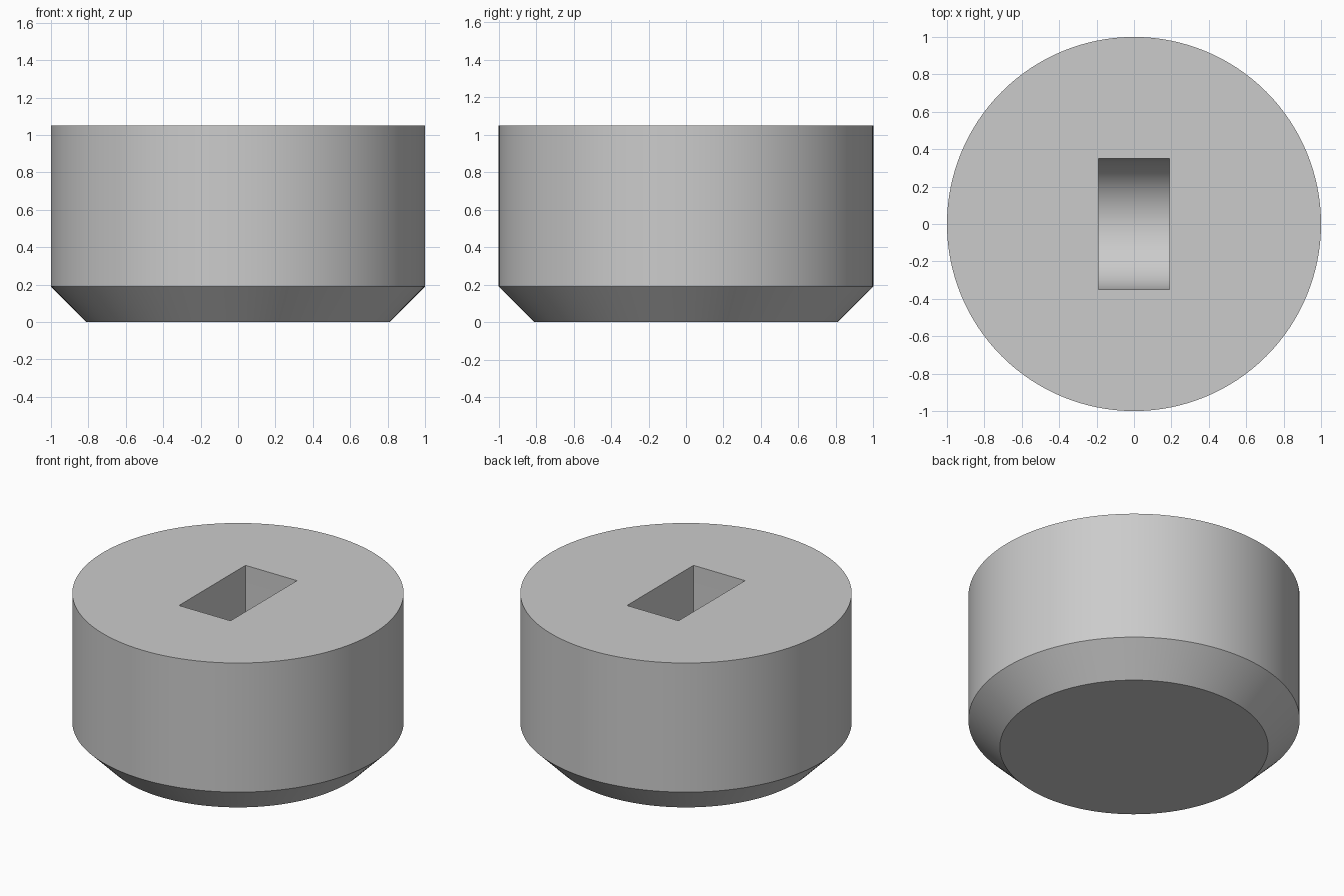
import bpy, bmesh, math

cube = bpy.data.objects.get("Cube")
if cube:
    bpy.data.objects.remove(cube, do_unlink=True)

RADIUS, HEIGHT, CHAMFER = 1.0, 1.05, 0.19
SLOT_HALF_WIDTH, SLOT_RADIUS, SLOT_CENTRE = 0.19, 0.35, 0.6
SEGMENTS = 128

grey = bpy.data.materials.new("plain grey")
grey.use_nodes = True
colour = (0.6, 0.6, 0.6, 1)
grey.diffuse_color = colour
grey.node_tree.nodes["Principled BSDF"].inputs["Base Color"].default_value = colour


def make_object(name, bm):
    bmesh.ops.recalc_face_normals(bm, faces=bm.faces)
    mesh = bpy.data.meshes.new(name)
    bm.to_mesh(mesh)
    bm.free()
    mesh.materials.append(grey)
    obj = bpy.data.objects.new(name, mesh)
    bpy.context.collection.objects.link(obj)
    return obj


def loft(name, rings):
    """Join matching rings of points and cap both ends."""
    bm = bmesh.new()
    loops = [[bm.verts.new(p) for p in ring] for ring in rings]
    for a, b in zip(loops, loops[1:]):
        for i in range(len(a)):
            j = (i + 1) % len(a)
            bm.faces.new((a[i], a[j], b[j], b[i]))
    bm.faces.new(loops[0])
    bm.faces.new(loops[-1])
    return make_object(name, bm)


# Round body with a chamfered foot
def circle(r, z):
    angles = [2 * math.pi * i / SEGMENTS for i in range(SEGMENTS)]
    return [(r * math.cos(a), r * math.sin(a), z) for a in angles]


body = loft("round_body", [circle(RADIUS - CHAMFER, 0), circle(RADIUS, CHAMFER),
                           circle(RADIUS, HEIGHT)])

# Slot cutter: straight walls over a half-round floor
arc = [math.pi + math.pi * i / 48 for i in range(49)]
outline = [(SLOT_RADIUS * math.cos(a), SLOT_CENTRE + SLOT_RADIUS * math.sin(a)) for a in arc]
outline += [(SLOT_RADIUS, HEIGHT + 0.2), (-SLOT_RADIUS, HEIGHT + 0.2)]
cutter = loft("slot_cutter", [[(x, y, z) for y, z in outline]
                              for x in (-SLOT_HALF_WIDTH, SLOT_HALF_WIDTH)])
cutter.hide_render = True

# Cut the slot, then drop the cutter
bpy.ops.object.select_all(action="DESELECT")
body.select_set(True)
bpy.context.view_layer.objects.active = body
cut = body.modifiers.new("slot", "BOOLEAN")
cut.operation = "DIFFERENCE"
cut.solver = "EXACT"
cut.object = cutter
bpy.ops.object.modifier_apply(modifier=cut.name)
bpy.data.objects.remove(cutter, do_unlink=True)
bpy.ops.object.shade_smooth_by_angle(angle=math.radians(30))
